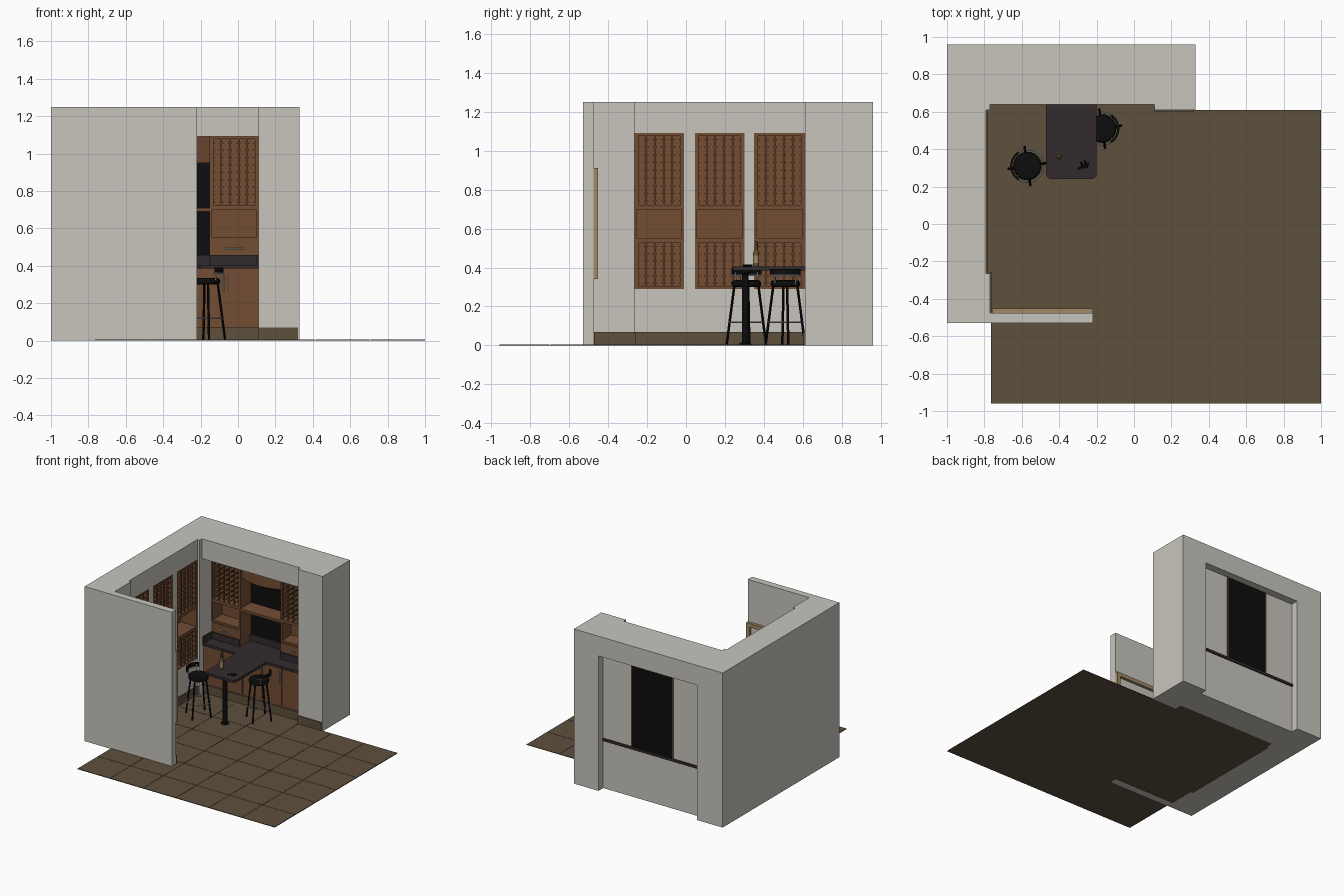
import bpy, bmesh, math
from mathutils import Vector, Matrix

if "Cube" in bpy.data.objects:
    bpy.data.objects.remove(bpy.data.objects["Cube"])

def mat(name, r, g, b):
    m = bpy.data.materials.new(name)
    m.diffuse_color = (r, g, b, 1)
    m.use_nodes = True
    m.node_tree.nodes["Principled BSDF"].inputs["Base Color"].default_value = m.diffuse_color
    return m

WALL = mat("wall_grey", .58, .56, .51)
FLOOR = mat("floor_brown", .112, .080, .048)
WOOD = mat("cabinet_wood", .170, .074, .034)
STONE = mat("dark_counter", .033, .024, .027)
BLACK = mat("black", .004, .004, .004)
CHROME = mat("chrome", .52, .52, .52)
TAN = mat("tan_frame", .36, .25, .13)
GLASS = mat("bottle_olive", .13, .09, .03)

def finish(name, bm, m, smooth=False):
    bmesh.ops.recalc_face_normals(bm, faces=bm.faces[:])
    me = bpy.data.meshes.new(name)
    bm.to_mesh(me); bm.free()
    me.materials.append(m)
    o = bpy.data.objects.new(name, me)
    bpy.context.collection.objects.link(o)
    if smooth:
        bpy.ops.object.select_all(action='DESELECT')
        o.select_set(True)
        bpy.context.view_layer.objects.active = o
        bpy.ops.object.shade_smooth_by_angle(angle=math.radians(40))
    return o

def add_box(bm, x0, x1, y0, y1, z0, z1):
    c = Vector(((x0+x1)/2, (y0+y1)/2, (z0+z1)/2))
    s = (abs(x1-x0), abs(y1-y0), abs(z1-z0), 1)
    bmesh.ops.create_cube(bm, size=1, matrix=Matrix.Translation(c) @ Matrix.Diagonal(s))

def boxes(name, m, items):
    bm = bmesh.new()
    for b in items:
        add_box(bm, *b)
    return finish(name, bm, m)

def add_rod(bm, a, b, r, n=8):
    a, b = Vector(a), Vector(b)
    rot = (b-a).to_track_quat('Z', 'Y').to_matrix().to_4x4()
    bmesh.ops.create_cone(bm, cap_ends=True, segments=n, radius1=r, radius2=r,
                          depth=(b-a).length, matrix=Matrix.Translation((a+b)/2) @ rot)

def rods(name, m, items, r, n=8):
    bm = bmesh.new()
    for a, b in items:
        add_rod(bm, a, b, r, n)
    return finish(name, bm, m, True)

def lathe(name, m, prof, cx, cy, n=24):
    bm = bmesh.new()
    vs = [bm.verts.new((cx+r, cy, z)) for r, z in prof]
    es = [bm.edges.new(p) for p in zip(vs, vs[1:])]
    bmesh.ops.spin(bm, geom=vs+es, cent=(cx, cy, 0), axis=(0, 0, 1), angle=math.tau, steps=n)
    bmesh.ops.remove_doubles(bm, verts=bm.verts[:], dist=1e-5)
    return finish(name, bm, m, True)

def prism(name, m, pts, z0, z1, smooth=False):
    bm = bmesh.new()
    f = bm.faces.new([bm.verts.new((x, y, z0)) for x, y in pts])
    g = bmesh.ops.extrude_face_region(bm, geom=[f])['geom']
    bmesh.ops.translate(bm, vec=(0, 0, z1-z0), verts=[v for v in g if isinstance(v, bmesh.types.BMVert)])
    return finish(name, bm, m, smooth)

# room walls: left wall has three rack niches, back wall one big opening
H = 1.25
NICHES = [(-.265, -.01), (.045, .30), (.35, .61)]
boxes("left_wall", WALL, [
    (-1, -.94, -.53, .96, 0, H), (-.94, -.79, -.265, .61, 0, .29), (-.94, -.79, -.265, .61, 1.09, H),
    (-.94, -.79, -.01, .045, .29, 1.09), (-.94, -.79, .30, .35, .29, 1.09),
    (-.94, -.77, -.475, -.265, 0, H)])
boxes("front_wall", WALL, [(-.94, -.22, -.53, -.475, 0, H)])
boxes("back_wall", WALL, [
    (-.94, -.77, .61, .96, 0, H), (.11, .33, .61, .96, 0, H), (-.77, .11, .64, .96, 1.09, H),
    (-.77, .11, .67, .90, 0, .385), (-.77, -.515, .885, .90, .40, 1.09), (-.145, .11, .885, .90, .40, 1.09)])

# floor slab and tiles
boxes("floor", FLOOR, [(-.765, 1, -.96, .61, .0005, .003), (-.79, -.765, -.475, .61, .0005, .003),
                       (-.77, .11, .61, .66, .0005, .003)])
tiles, g = [], .0015
nx, ny = 6, 6
tw, th = 1.765/nx, 1.57/ny
for i in range(nx):
    for j in range(ny):
        x, y = -.765+i*tw, -.96+j*th
        tiles.append((x+g, x+tw-g, y+g, y+th-g, .002, .005))
boxes("floor_tiles", FLOOR, tiles)

# baseboards
boxes("baseboards", FLOOR, [
    (-.79, -.782, -.265, .61, 0, .07), (-.77, -.762, -.475, -.257, 0, .07),
    (-.762, -.22, -.475, -.467, 0, .07), (.11, .32, .602, .61, 0, .07),
    (-.77, .11, .652, .67, 0, .07)])

# framed panel on the inside of the front wall
boxes("wall_frame", TAN, [
    (-.76, -.22, -.475, -.452, .88, .91), (-.76, -.22, -.475, -.452, .34, .37),
    (-.76, -.73, -.475, -.452, .37, .88), (-.25, -.22, -.475, -.452, .37, .88)])

# wine racks: u runs across, d into the wall
def left_map(u0, u1, d0, d1, z0, z1):
    return (-.79-d1, -.79-d0, u0, u1, z0, z1)

def back_map(u0, u1, d0, d1, z0, z1):
    return (u0, u1, .76+d0, .76+d1, z0, z1)

def shell(mp, u0, u1, z0, z1, D, t=.012):
    return [mp(u0, u0+t, 0, D, z0, z1), mp(u1-t, u1, 0, D, z0, z1), mp(u0+t, u1-t, 0, D, z0, z0+t),
            mp(u0+t, u1-t, 0, D, z1-t, z1), mp(u0+t, u1-t, D-.008, D, z0+t, z1-t)]

def rack(name, mp, u0, u1, z0, z1, D):
    out = shell(mp, u0, u1, z0, z1, D)
    a, b = u0+.012, u1-.012
    rows = round((z1-z0)/.042)
    step = (z1-z0-.024)/rows
    for k in range(6):
        c = a+.004+(b-a-.008)*k/5
        out += [mp(c-.004, c+.004, d, d+.01, z0+.01, z1-.01) for d in (.004, D-.02)]
        for r in range(rows):   # bottle cradle rails
            z = z0+.012+step*(r+.4)
            out.append(mp(max(c-.011, u0), min(c+.011, u1), .006, D-.01, z, z+.006))
    boxes(name, WOOD, out)

for i, (a, b) in enumerate(NICHES):
    rack(f"side_upper_rack_{i}", left_map, a, b, .71, 1.09, .148)
    rack(f"side_lower_rack_{i}", left_map, a, b, .29, .54, .148)
    boxes(f"side_nook_{i}", WOOD, shell(left_map, a, b, .54, .71, .148))

for side, a, b in (("left", -.77, -.51), ("right", -.15, .11)):
    rack(f"{side}_tower_rack", back_map, a, b, .71, 1.09, .125)
    boxes(f"{side}_tower_nook", WOOD, shell(back_map, a, b, .54, .71, .125))
    c = (a+b)/2
    boxes(f"{side}_drawer", WOOD, [(a, b, .765, .885, .40, .54), (a+.008, b-.008, .757, .765, .462, .534)])
    rods(f"{side}_drawer_handle", CHROME, [((c-.05, .742, .49), (c+.05, .742, .49)),
         ((c-.045, .742, .49), (c-.045, .76, .497)), ((c+.045, .742, .49), (c+.045, .76, .497))], .004)

# centre bay: black back, side trims, shelf, bowed valance
boxes("centre_back_panel", BLACK, [(-.51, -.15, .892, .902, .40, 1.09)])
boxes("centre_trims", WOOD, [(-.518, -.508, .76, .906, .40, 1.09), (-.152, -.142, .76, .906, .40, 1.09)])
boxes("centre_shelf", WOOD, [(-.51, -.15, .755, .892, .69, .71)])
arc = [(-.51+.36*i/16, .78-.045*math.sin(math.pi*i/16)) for i in range(17)]
prism("bowed_valance", WOOD, arc+[(x, y+.015) for x, y in reversed(arc)], .95, 1.09, True)

# base cabinets
boxes("base_cabinet", WOOD, [(-.77, .11, .664, .68, .07, .385)])
dw = .88/5
boxes("base_doors", WOOD, [(-.77+i*dw+.004, -.77+(i+1)*dw-.004, .656, .664, .078, .38) for i in range(5)])
hs = []
for x in (-.594-.014, -.594+.014, -.256, -.066-.014, -.066+.014):
    hs += [((x, .645, .26), (x, .645, .36)), ((x, .645, .265), (x, .66, .265)), ((x, .645, .355), (x, .66, .355))]
rods("door_handles", CHROME, hs, .004)

# counter, backsplash and peninsula with rounded corners
boxes("counter", STONE, [(-.77, .11, .645, .91, .385, .405)])
boxes("backsplash", STONE, [
    (-.77, -.51, .748, .76, .405, .457), (-.15, .11, .748, .76, .405, .457), (-.51, -.15, .88, .892, .405, .457),
    (-.77, -.758, .648, .748, .405, .457), (.098, .11, .648, .748, .405, .457)])
r = .03
pts = [(-.20, .646), (-.47, .646)]
for cx, a0 in ((-.47+r, 180), (-.20-r, 270)):
    pts += [(cx+r*math.cos(math.radians(a0+18*k)), .24+r+r*math.sin(math.radians(a0+18*k))) for k in range(6)]
prism("peninsula_top", STONE, pts, .385, .405)
lathe("peninsula_leg", BLACK, [(0, .003), (.03, .003), (.03, .012), (.017, .016), (.017, .365),
                               (.03, .372), (.03, .386), (0, .386)], -.33, .305)

# bottle and corkscrew on the peninsula
lathe("bottle", GLASS, [(0, .405), (.014, .405), (.015, .41), (.015, .475), (.006, .497), (.006, .535), (0, .535)], -.40, .36, 16)
lathe("bottle_label", TAN, [(.0157, .422), (.0157, .462)], -.40, .36, 16)
rods("corkscrew", BLACK, [((-.30, .295, .411), (-.24, .325, .411)), ((-.285, .33, .411), (-.265, .295, .411)),
                          ((-.265, .34, .411), (-.25, .30, .411))], .005)

# bar stools
def arc_tube(name, m, cx, cy, z, rad, a0, a1, thick, n=24):
    p = [(cx+rad*math.cos(a0+(a1-a0)*i/n), cy+rad*math.sin(a0+(a1-a0)*i/n), z) for i in range(n+1)]
    rods(name, m, list(zip(p, p[1:])), thick, 8)

def stool(tag, cx, cy, back):
    lathe(f"{tag}_seat", BLACK, [(0, .30), (.066, .30), (.074, .306), (.076, .32), (.07, .332), (.05, .336), (0, .336)], cx, cy, 28)
    legs = []
    for k in range(4):
        a = back+.15+k*math.pi/2
        c, s = math.cos(a), math.sin(a)
        legs.append(((cx+.062*c, cy+.062*s, .31), (cx+.102*c, cy+.102*s, .006)))
    rods(f"{tag}_legs", BLACK, legs, .0065)
    arc_tube(f"{tag}_foot_ring", CHROME, cx, cy, .12, .087, 0, math.tau, .004)
    posts = []
    for a in (back-.8, back+.8):
        c, s = math.cos(a), math.sin(a)
        posts.append(((cx+.07*c, cy+.07*s, .31), (cx+.085*c, cy+.085*s, .385)))
    rods(f"{tag}_back_posts", CHROME, posts, .004)
    arc_tube(f"{tag}_back_rail", CHROME, cx, cy, .36, .084, back-1.1, back+1.1, .004, 14)
    ang = [back-1+2*i/14 for i in range(15)]
    ring = [(cx+.080*math.cos(a), cy+.080*math.sin(a)) for a in ang]
    ring += [(cx+.092*math.cos(a), cy+.092*math.sin(a)) for a in reversed(ang)]
    prism(f"{tag}_back_pad", BLACK, ring, .364, .392, True)

stool("left_stool", -.57, .31, math.pi)
stool("right_stool", -.17, .51, 0)
